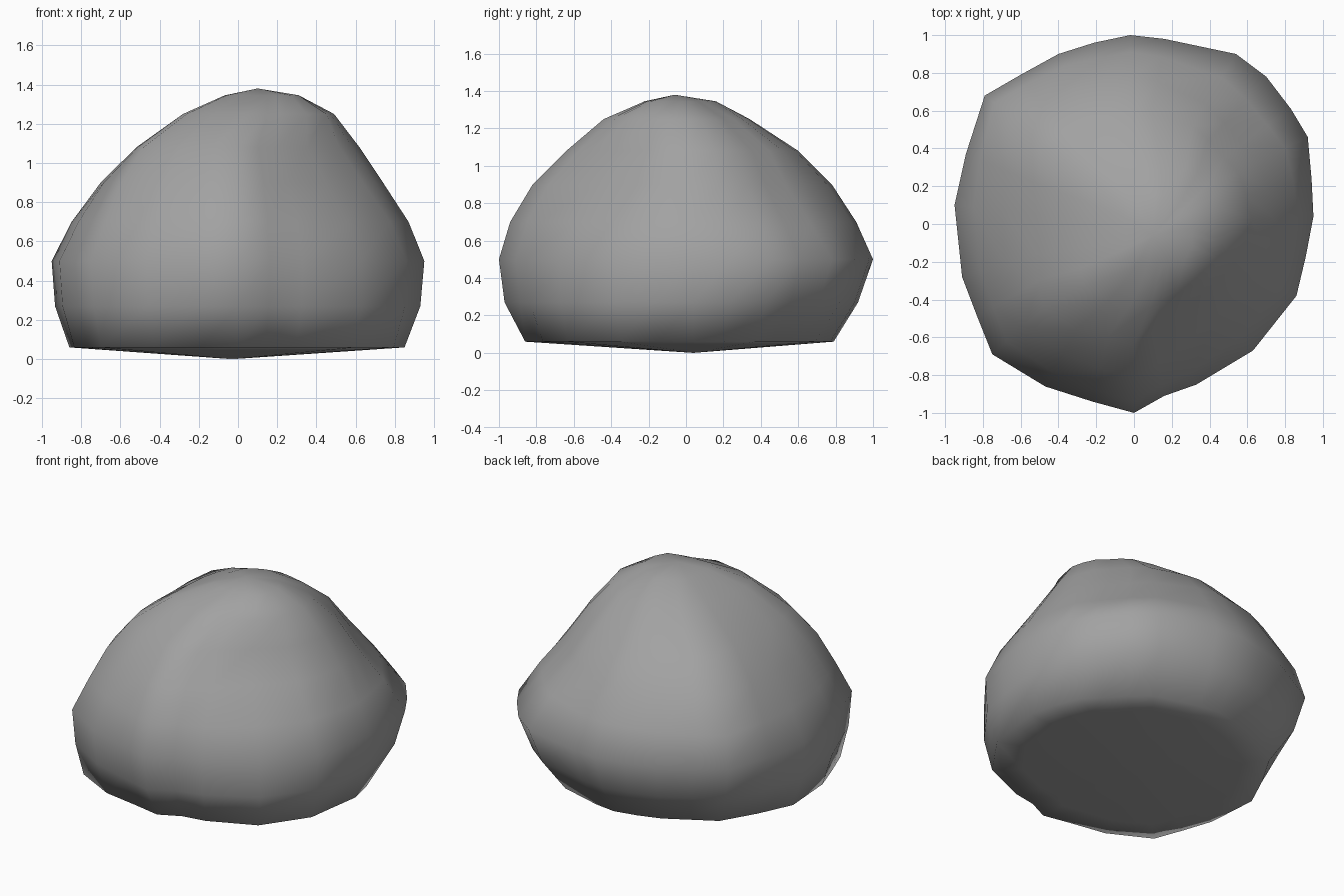
import bpy, bmesh, math

if "Cube" in bpy.data.objects:
    bpy.data.objects.remove(bpy.data.objects["Cube"])

# widest outline of the boulder seen from above (x, y), counter-clockwise
outline = [(.95, .04), (.94, .24), (.92, .46), (.83, .61), (.70, .78), (.54, .90),
           (.16, .98), (-.02, 1.0), (-.21, .96), (-.40, .90), (-.60, .79), (-.79, .68),
           (-.89, .37), (-.95, .10), (-.91, -.28), (-.83, -.49), (-.75, -.69),
           (-.47, -.86), (-.22, -.94), (0, -1.0), (.16, -.91), (.33, -.85),
           (.63, -.67), (.86, -.38), (.91, -.17)]

# side profiles: radius at each height, every 45 degrees from +x
heights = [.06, .27, .5, .7, .9, 1.08, 1.25, 1.345]
profiles = [
    [.85, .93, .95, .87, .74, .62, .41, .19],
    [.79, .95, 1.04, .88, .71, .59, .37, .16],
    [.79, .92, 1.0, .91, .78, .60, .36, .19],
    [.81, .96, 1.03, .97, .84, .64, .37, .18],
    [.87, .94, .955, .85, .70, .51, .35, .18],
    [.94, .99, 1.01, .91, .80, .65, .46, .24],
    [.86, .97, 1.0, .94, .82, .64, .42, .19],
    [.88, .93, .93, .83, .66, .52, .40, .22],
]
# the upper rings lean toward the off-centre crown
centres = {6: (.08, -.02), 7: (.12, -.03)}


def scale_at(angle, level):
    """Ring size relative to the widest outline, blended around the boulder."""
    t = (angle / (math.pi / 4)) % 8
    i, f = int(t) % 8, t % 1
    f = f * f * (3 - 2 * f)
    a, b = profiles[i], profiles[(i + 1) % 8]
    return a[level] / a[2] * (1 - f) + b[level] / b[2] * f


# boulder: stacked rings closed by a shallow base point and a crown point
bm = bmesh.new()
rings = []
for level, z in enumerate(heights):
    cx, cy = centres.get(level, (0, 0))
    ring = []
    for x, y in outline:
        s = scale_at(math.atan2(y, x), level)
        ring.append(bm.verts.new((cx + x * s, cy + y * s, z)))
    rings.append(ring)
# underside ring partway to the base point
rings.insert(0, [bm.verts.new((v.co.x * .8 - .006, v.co.y * .8 + .008, .048))
                 for v in rings[0]])
base = bm.verts.new((-.03, .04, 0))
crown = bm.verts.new((.10, -.06, 1.38))
n = len(outline)
for i in range(n):
    j = (i + 1) % n
    for lo, hi in zip(rings, rings[1:]):
        bm.faces.new((lo[i], lo[j], hi[j], hi[i]))
    bm.faces.new((base, rings[0][j], rings[0][i]))
    bm.faces.new((crown, rings[-1][i], rings[-1][j]))
bmesh.ops.recalc_face_normals(bm, faces=bm.faces)
for f in bm.faces:
    f.smooth = True

mesh = bpy.data.meshes.new("boulder")
bm.to_mesh(mesh)
bm.free()

# dark grey stone
stone = bpy.data.materials.new("stone")
stone.diffuse_color = (.36, .36, .36, 1)
stone.use_nodes = True
stone.node_tree.nodes["Principled BSDF"].inputs["Base Color"].default_value = stone.diffuse_color
mesh.materials.append(stone)
bpy.context.collection.objects.link(bpy.data.objects.new("boulder", mesh))
